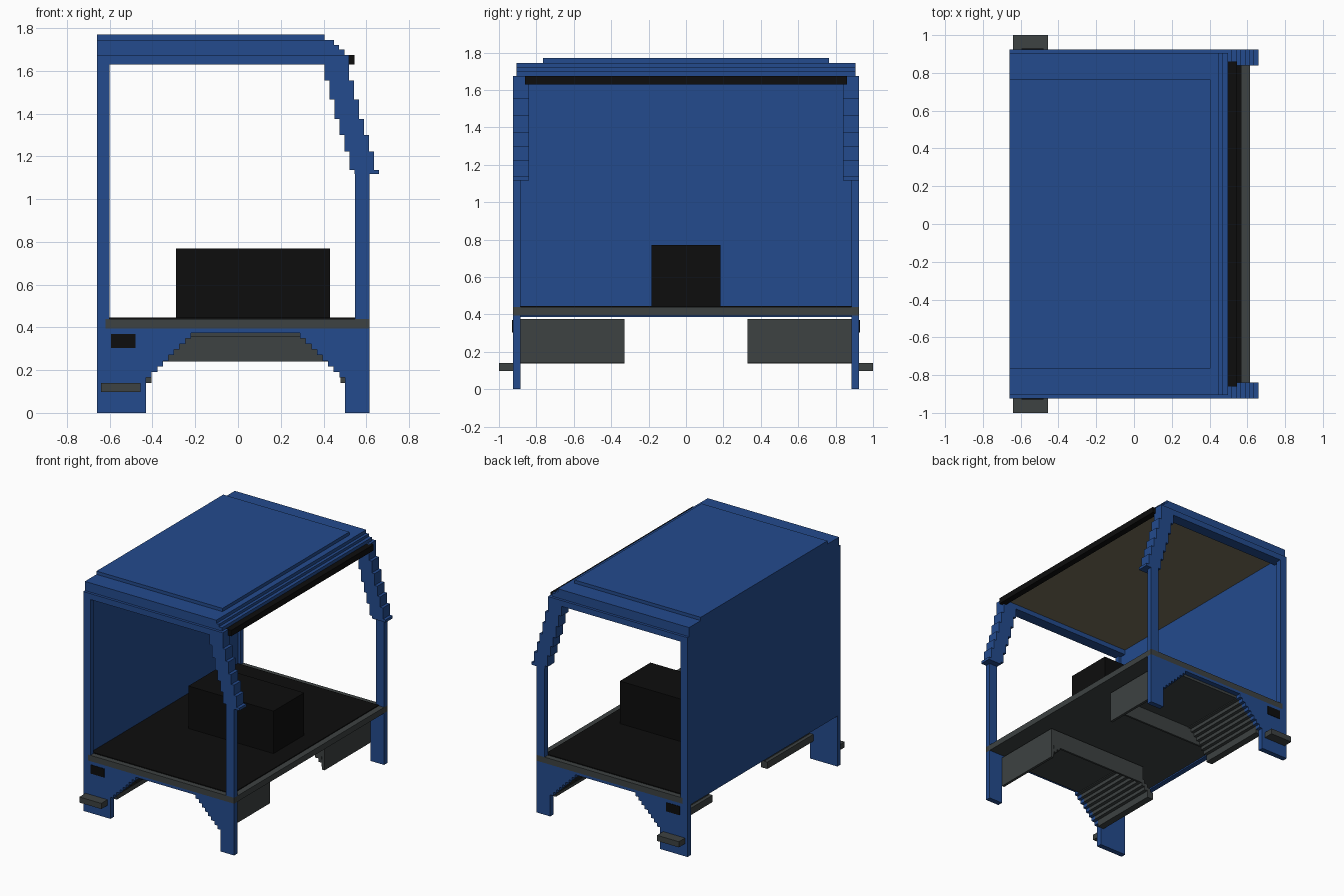
import bpy
import bmesh

if "Cube" in bpy.data.objects:
    bpy.data.objects.remove(bpy.data.objects["Cube"], do_unlink=True)


def material(name, rgb):
    m = bpy.data.materials.new(name)
    m.use_nodes = True
    m.diffuse_color = (*rgb, 1)
    m.node_tree.nodes["Principled BSDF"].inputs["Base Color"].default_value = (*rgb, 1)
    return m


BLUE = material("blue paint", (0.017, 0.070, 0.27))
GREY = material("dark grey", (0.047, 0.054, 0.054))
BLACK = material("black", (0.004, 0.004, 0.004))
BEIGE = material("beige lining", (0.19, 0.165, 0.105))


def finish(name, bm, mat):
    bmesh.ops.recalc_face_normals(bm, faces=bm.faces)
    me = bpy.data.meshes.new(name)
    bm.to_mesh(me)
    bm.free()
    me.materials.append(mat)
    ob = bpy.data.objects.new(name, me)
    bpy.context.collection.objects.link(ob)
    return ob


def add_box(bm, x, y, z):
    verts = bmesh.ops.create_cube(bm, size=1)["verts"]
    for v in verts:
        for i, (a, b) in enumerate((x, y, z)):
            v.co[i] = a if v.co[i] < 0 else b


def boxes(name, mat, *items):
    bm = bmesh.new()
    for x, y, z in items:
        add_box(bm, x, y, z)
    return finish(name, bm, mat)


def both_sides(name, mat, *items):
    """Boxes given for the +y side, repeated on the -y side."""
    flipped = [(x, (-y[1], -y[0]), z) for x, y, z in items]
    return boxes(name, mat, *items, *flipped)


def wide(y):
    return (-y, y)


SIDE = (0.885, 0.925)
THICK = (0.84, 0.925)

# Floor, carpet and engine cover
boxes("floor", GREY, ((-0.62, 0.615), wide(0.925), (0.395, 0.44)))
boxes("carpet", BLACK, ((-0.62, 0.57), wide(0.885), (0.44, 0.446)))
boxes("engine_cover", BLACK, ((-0.29, 0.43), wide(0.185), (0.44, 0.77)))

# Rear wall and upright posts
boxes("rear_wall", BLUE, ((-0.66, -0.62), wide(0.925), (0.385, 1.675)))
both_sides("rear_post", BLUE, ((-0.62, -0.60), SIDE, (0.44, 1.675)))
both_sides("windshield_post", BLUE, ((0.548, 0.615), SIDE, (0.44, 1.13)))

# Roof in stepped layers, side rails, lining and front bar
boxes("roof", BLUE,
      ((-0.66, 0.405), wide(0.765), (1.745, 1.77)),
      ((-0.66, 0.45), wide(0.905), (1.72, 1.745)),
      ((-0.66, 0.472), wide(0.905), (1.70, 1.72)),
      ((-0.66, 0.498), wide(0.905), (1.675, 1.70)))
both_sides("roof_rail", BLUE, ((-0.62, 0.498), THICK, (1.63, 1.675)))
boxes("ceiling_lining", BEIGE, ((-0.62, 0.498), wide(0.84), (1.667, 1.675)))
boxes("front_bar", BLACK, ((0.498, 0.545), wide(0.86), (1.63, 1.675)))

# Raked corner pillars made of staggered blocks
levels = (1.675, 1.555, 1.465, 1.375, 1.30, 1.222, 1.137, 1.117)
pillar = []
for i in range(len(levels) - 1):
    x0 = 0.405 + 0.0235 * i
    pillar.append(((x0, x0 + 0.114), THICK, (levels[i + 1], levels[i])))
both_sides("corner_pillar", BLUE, *pillar)

# Side skirts with legs and a stepped wheel arch
STEP, COUNT = 0.0262, 8
LEFT, RIGHT, LOW = -0.43, 0.50, 0.165


def arch_steps():
    pts = []
    for k in range(COUNT):
        pts.append((k * STEP, LOW + k * STEP))
        pts.append(((k + 1) * STEP, LOW + k * STEP))
    pts.append((COUNT * STEP, LOW + COUNT * STEP))
    return pts


steps = arch_steps()
outline = [(-0.66, 0.395), (-0.66, 0), (LEFT, 0)]
outline += [(LEFT + d, z) for d, z in steps]
outline += [(RIGHT - d, z) for d, z in reversed(steps)]
outline += [(RIGHT, 0), (0.615, 0), (0.615, 0.395)]
for side, label in ((1, "back"), (-1, "front")):
    bm = bmesh.new()
    face = bm.faces.new([bm.verts.new((x, side * SIDE[0], z)) for x, z in outline])
    ext = bmesh.ops.extrude_face_region(bm, geom=[face])["geom"]
    for v in ext:
        if isinstance(v, bmesh.types.BMVert):
            v.co.y = side * SIDE[1]
    finish("side_skirt_" + label, bm, BLUE)

# Wheel wells: stepped liner, top, inner end and flat outer plate
WELL = (0.33, 0.885)
TOP = LOW + COUNT * STEP
liner = [((LEFT + COUNT * STEP, RIGHT - COUNT * STEP), WELL, (0.355, TOP)),
         ((-0.36, 0.48), (0.33, 0.345), (0.24, TOP)),
         ((0.48, RIGHT), WELL, (0.14, TOP))]
for k in range(COUNT):
    z = LOW + k * STEP
    xl, xr = LEFT + k * STEP, RIGHT - k * STEP
    liner.append(((xl - STEP, xl + STEP), WELL, (z - STEP * (k == 0), z + STEP)))
    liner.append(((xr - STEP, min(xr + STEP, RIGHT)), WELL, (z, z + STEP)))
both_sides("wheel_well", GREY, *liner)

# Foot steps and small dark panels on the skirts
both_sides("foot_step", GREY, ((-0.64, -0.455), (0.925, 1.0), (0.097, 0.14)))
both_sides("skirt_panel", BLACK, ((-0.595, -0.48), (0.922, 0.929), (0.303, 0.37)))
